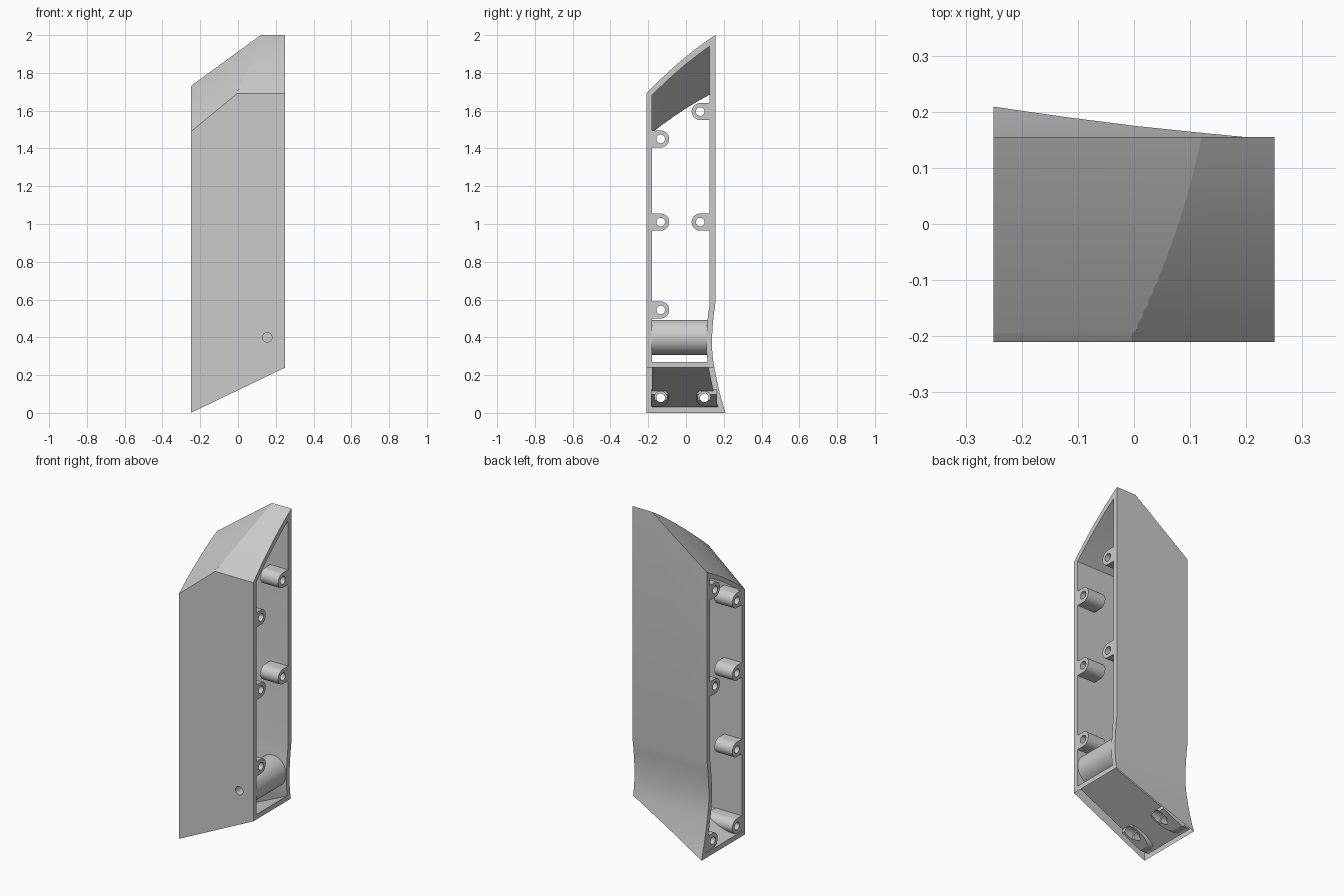
import bpy, bmesh, math
from mathutils import Vector

cube = bpy.data.objects.get("Cube")
if cube:
    bpy.data.objects.remove(cube, do_unlink=True)

grey = bpy.data.materials.new("light grey")
grey.use_nodes = True
grey.diffuse_color = (0.6, 0.6, 0.6, 1)
grey.node_tree.nodes["Principled BSDF"].inputs["Base Color"].default_value = (0.6, 0.6, 0.6, 1)

HALF = 0.25       # half width along x
FRONT = -0.21     # front face
BACK = 0.155      # upper back face
SLOPE = 0.48      # rise of the floor along x
# Curved lower back as (y, z)
BACK_CURVE = [(0.155, 0.58), (0.147, 0.52), (0.141, 0.46), (0.138, 0.4), (0.138, 0.34),
              (0.142, 0.29), (0.15, 0.24), (0.162, 0.18), (0.175, 0.12), (0.191, 0.06), (0.209, 0.0)]


def make_object(name, bm):
    bmesh.ops.recalc_face_normals(bm, faces=bm.faces)
    mesh = bpy.data.meshes.new(name)
    bm.to_mesh(mesh)
    bm.free()
    mesh.materials.append(grey)
    obj = bpy.data.objects.new(name, mesh)
    bpy.context.collection.objects.link(obj)
    return obj


def loft(sections):
    """Closed solid through matching rings of points."""
    bm = bmesh.new()
    rings = [[bm.verts.new(p) for p in s] for s in sections]
    n = len(rings[0])
    for a, b in zip(rings, rings[1:]):
        for i in range(n):
            bm.faces.new((a[i], a[(i + 1) % n], b[(i + 1) % n], b[i]))
    bm.faces.new(rings[0])
    bm.faces.new(rings[-1])
    return bm


def extrude_x(profile, x0, x1):
    return loft([[(x, y, z) for y, z in profile] for x in (x0, x1)])


def rod(name, axis, center, radius, start, end, sides=48):
    ring = [(radius * math.cos(2 * math.pi * i / sides), radius * math.sin(2 * math.pi * i / sides))
            for i in range(sides)]
    a, b = center
    if axis == "x":
        return make_object(name, loft([[(s, a + u, b + v) for u, v in ring] for s in (start, end)]))
    return make_object(name, loft([[(a + u, s, b + v) for u, v in ring] for s in (start, end)]))


def cut(target, tool):
    """Subtract the tool, apply, and discard the tool."""
    tool.hide_render = True
    mod = target.modifiers.new("cut", "BOOLEAN")
    mod.operation, mod.solver, mod.object = "DIFFERENCE", "EXACT", tool
    bpy.context.view_layer.objects.active = target
    bpy.ops.object.modifier_apply(modifier=mod.name)
    bpy.data.objects.remove(tool, do_unlink=True)


def trim_floor(bm, lift):
    """Cut away everything below the sloping floor plane."""
    geom = bm.verts[:] + bm.edges[:] + bm.faces[:]
    cutline = bmesh.ops.bisect_plane(bm, geom=geom, plane_co=(-HALF, 0, lift),
                                     plane_no=Vector((-SLOPE, 0, 1)), clear_inner=True)
    edges = [e for e in cutline["geom_cut"] if isinstance(e, bmesh.types.BMEdge)]
    bmesh.ops.holes_fill(bm, edges=edges)


def along(y):
    return (y - FRONT) / (BACK - FRONT)


def arc(y, low, high, bulge):
    t = along(y)
    return low + (high - low) * t + 4 * bulge * t * (1 - t)


def roof(y):
    return arc(y, 1.69, 2.0, 0.018)


def body(name, half, wall, roof_drop, slant_drop, lift):
    """Side profile across the width, with sloped floor and slanted shoulder."""
    front, back = FRONT + wall, BACK - wall
    ys = [front + (back - front) * i / 16 for i in range(17)]
    profile = [(y, roof(y) - roof_drop) for y in ys]
    profile += [(y - wall, z) for y, z in BACK_CURVE]
    low = -0.1
    profile += [(BACK_CURVE[-1][0] - wall + 0.03, low), (front, low)]
    bm = extrude_x(profile, -half, half)
    trim_floor(bm, lift)
    obj = make_object(name, bm)
    # Shoulder cutter, one triangle per station from front to back
    sections = []
    for i in range(23):
        y = FRONT - 0.05 + (BACK - FRONT + 0.1) * i / 22
        ridge_x, left_z = arc(y, -0.01, 0.12, 0.014), arc(y, 1.49, 1.73, 0.014)
        s = (roof(y) - left_z) / (ridge_x + HALF)
        line = lambda x: left_z - slant_drop + s * (x + HALF)
        sections.append([(-0.4, y, line(-0.4)), (0.6, y, line(0.6)), (-0.4, y, 3)])
    cut(obj, make_object("shoulder_cutter", loft(sections)))
    return obj


def boss(name, y, z, x0, x1, wall_y, trim=False):
    """U-shaped screw boss joined to the wall at wall_y."""
    side = 1 if wall_y < y else -1
    r = 0.045
    profile = [(y + side * r * math.cos(a), z + r * math.sin(a))
               for a in (math.pi * (i / 20 - 0.5) for i in range(21))]
    profile += [(wall_y, z + r), (wall_y, z - r)]
    bm = extrude_x(profile, x0, x1)
    if trim:
        trim_floor(bm, 0.01)
    obj = make_object(name, bm)
    cut(obj, rod("bore_cutter", "x", (y, z), 0.023, -0.4, 0.4))
    if trim:
        cut(obj, rod("counterbore_cutter", "x", (y, z), 0.034, -0.13, 0.3))
    return obj


# Hollow housing open at both sides
housing = body("housing", HALF, 0, 0, 0, 0)
cut(housing, body("void_cutter", 0.35, 0.03, 0.04, 0.03, 0.03))
parts = [housing]

# Screw bosses at both openings
inner_front, inner_back = FRONT + 0.025, BACK - 0.025
spots = [(-0.134, 1.45, inner_front), (-0.134, 1.01, inner_front), (-0.134, 0.545, inner_front),
         (0.075, 1.595, inner_back), (0.075, 1.01, inner_back)]
END = HALF - 0.001
for i, (y, z, wall_y) in enumerate(spots):
    parts.append(boss(f"right_boss_{i + 1}", y, z, -END, -END + 0.12, wall_y))
    parts.append(boss(f"left_boss_{i + 1}", y, z, END - 0.12, END, wall_y))

# Bottom bosses bored through the sloping floor
for name, y, wall_y in (("front", -0.134, inner_front), ("back", 0.097, 0.165)):
    parts.append(boss(f"bottom_{name}_boss", y, 0.08, -END, -0.07, wall_y, True))
    cut(housing, rod("floor_bore_cutter", "x", (y, 0.08), 0.034, -0.2, 0.3))

# Pivot post across the lower part, bored from the front
post = rod("pivot_post", "y", (0.155, 0.4), 0.093, FRONT + 0.02, 0.118, 64)
parts.append(post)
for target in (housing, post):
    cut(target, rod("pivot_bore_cutter", "y", (0.155, 0.4), 0.025, -0.3, 0.0))

# Smooth curved faces, keep edges crisp
bpy.ops.object.select_all(action="DESELECT")
for obj in parts:
    obj.select_set(True)
bpy.context.view_layer.objects.active = housing
bpy.ops.object.shade_smooth_by_angle(angle=math.radians(25))
